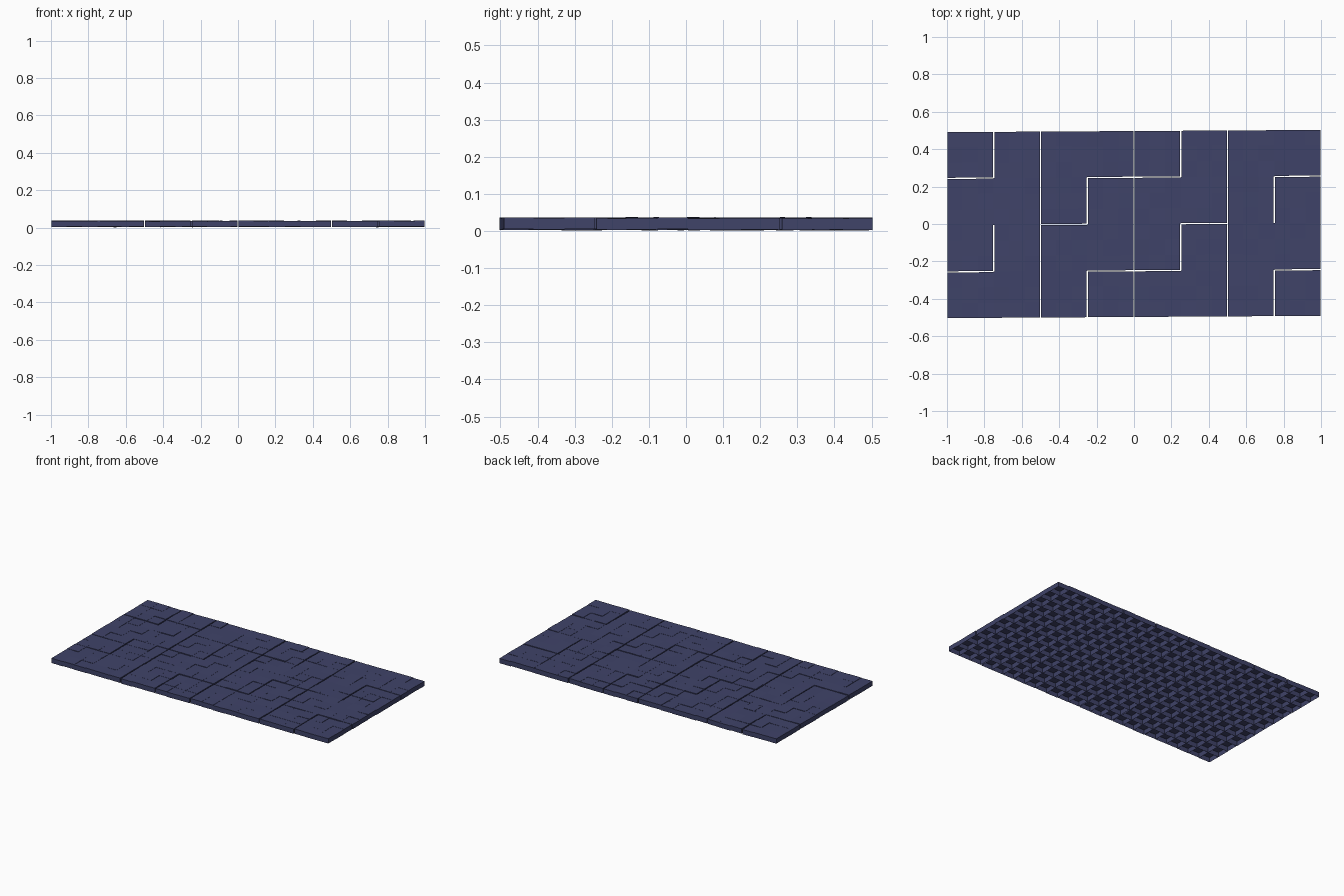
import bpy, bmesh, random
from mathutils import Vector

if "Cube" in bpy.data.objects:
    bpy.data.objects.remove(bpy.data.objects["Cube"])

random.seed(4)
CELL = 1 / 12
TOP, LOW = 0.035, 0.004
GAP = 0.003

mat = bpy.data.materials.new("slate_blue")
mat.diffuse_color = (0.05, 0.056, 0.14, 1)
mat.use_nodes = True
mat.node_tree.nodes["Principled BSDF"].inputs["Base Color"].default_value = mat.diffuse_color

# open joints between paving blocks, (line, from, to)
vertical = [(-.75, .25, .5), (-.5, -.5, .5), (0, -.5, .5), (.25, .25, .5), (.5, -.5, .5),
            (-.25, 0, .25), (.25, -.25, 0), (-.25, -.5, -.25), (.75, -.5, -.25),
            (-.75, -.25, 0), (.75, 0, .25), (-1, -.5, .5), (1, -.5, .5)]
horizontal = [(.25, -1, -.75), (.25, -.25, .25), (.25, .75, 1), (0, -.5, -.25), (0, .25, .5),
              (-.25, -1, -.75), (-.25, -.25, .25), (-.25, .75, 1), (-.5, -1, 1), (.5, -1, 1)]


def inset(joints, line, mid):
    """Width to pull a stone side back when it borders an open joint."""
    return GAP if any(abs(j - line) < .01 and a < mid < b for j, a, b in joints) else 0


def stone(bm, i, j):
    """One hollow stone, open underneath, with a slightly tilted top."""
    x0, y0 = -1 + i * CELL, -.5 + j * CELL
    x1, y1 = x0 + CELL, y0 + CELL
    cx, cy = (x0 + x1) / 2, (y0 + y1) / 2
    x0, x1 = x0 + inset(vertical, x0, cy), x1 - inset(vertical, x1, cy)
    y0, y1 = y0 + inset(horizontal, y0, cx), y1 - inset(horizontal, y1, cx)
    lift = random.uniform(-.0015, .0015)
    tx, ty = random.uniform(-.015, .015), random.uniform(-.015, .015)
    low, top = [], []
    for x, y in ((x0, y0), (x1, y0), (x1, y1), (x0, y1)):
        dz = lift + tx * (x - cx) + ty * (y - cy)
        ys = y + .006 * x          # the paving drifts slightly sideways
        low.append(bm.verts.new(Vector((x, ys, LOW + dz))))
        top.append(bm.verts.new(Vector((x, ys, TOP + dz))))
    bm.faces.new(top)
    for k in range(4):
        n = (k + 1) % 4
        bm.faces.new((low[k], low[n], top[n], top[k]))


# paving stones
bm = bmesh.new()
for i in range(24):
    for j in range(12):
        stone(bm, i, j)
mesh = bpy.data.meshes.new("paving_stones")
bm.to_mesh(mesh)
bm.free()
mesh.materials.append(mat)
bpy.context.collection.objects.link(bpy.data.objects.new("paving_stones", mesh))
